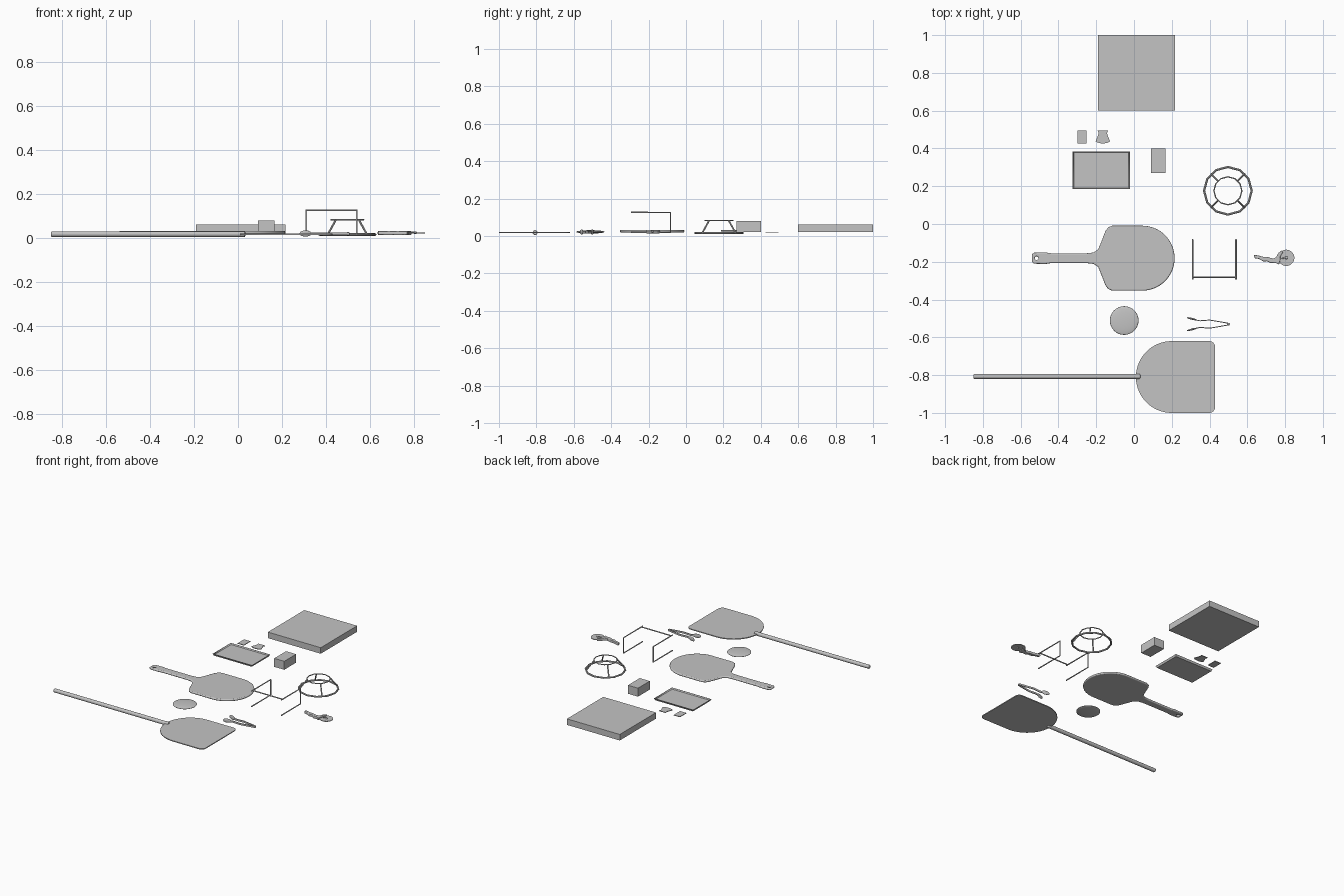
import bpy, bmesh
from math import sin, cos, pi, radians
from mathutils import Vector

if "Cube" in bpy.data.objects:
    bpy.data.objects.remove(bpy.data.objects["Cube"])

grey = bpy.data.materials.new("plain_grey")
grey.use_nodes = True
grey.diffuse_color = (0.55, 0.55, 0.55, 1)
grey.node_tree.nodes["Principled BSDF"].inputs["Base Color"].default_value = grey.diffuse_color


def finish(obj, name):
    """Name, colour and shade a part, turning curves into meshes."""
    bpy.ops.object.select_all(action='DESELECT')
    obj.select_set(True)
    bpy.context.view_layer.objects.active = obj
    if obj.type == 'CURVE':
        bpy.ops.object.convert(target='MESH')
        obj = bpy.context.object
    obj.name = obj.data.name = name
    obj.data.materials.clear()
    obj.data.materials.append(grey)
    bpy.ops.object.shade_smooth_by_angle(angle=radians(35))
    return obj


def curve(name, dims, loops, cyclic):
    data = bpy.data.curves.new(name, 'CURVE')
    data.dimensions = dims
    for pts in loops:
        s = data.splines.new('POLY')
        s.points.add(len(pts) - 1)
        for p, q in zip(s.points, pts):
            p.co = (q[0], q[1], q[2] if len(q) > 2 else 0, 1)
        s.use_cyclic_u = cyclic
    obj = bpy.data.objects.new(name, data)
    bpy.context.collection.objects.link(obj)
    return obj


def plate(name, loops, z0, z1, bevel=0.0):
    """Flat outline, with optional holes, given thickness and rounded edges."""
    obj = curve(name, '2D', loops, True)
    obj.data.fill_mode = 'BOTH'
    obj.data.extrude = (z1 - z0) / 2 - bevel
    obj.data.bevel_depth = bevel
    obj.data.offset = -bevel
    obj.data.bevel_resolution = 2
    obj.location.z = (z0 + z1) / 2
    return finish(obj, name)


def wire(name, pts, r, cyclic=False):
    obj = curve(name, '3D', [pts], cyclic)
    obj.data.bevel_depth = r
    obj.data.bevel_resolution = 2
    obj.data.use_fill_caps = True
    return finish(obj, name)


def arc(cx, cy, r, a0, a1, n):
    return [(cx + r * cos(radians(a0 + (a1 - a0) * i / n)),
             cy + r * sin(radians(a0 + (a1 - a0) * i / n))) for i in range(n + 1)]


def box(name, x0, x1, y0, y1, z0, z1):
    bpy.ops.mesh.primitive_cube_add(size=1, location=((x0 + x1) / 2, (y0 + y1) / 2, (z0 + z1) / 2))
    obj = bpy.context.object
    obj.scale = (x1 - x0, y1 - y0, z1 - z0)
    bpy.ops.object.transform_apply(location=False, rotation=False, scale=True)
    return finish(obj, name)


def ellipsoid(name, centre, radii):
    bpy.ops.mesh.primitive_uv_sphere_add(segments=32, ring_count=16, radius=1, location=centre)
    obj = bpy.context.object
    obj.scale = radii
    return finish(obj, name)


# Cartons
box("flat_carton", -0.19, 0.217, 0.60, 1.0, 0.02, 0.062)
box("small_carton", 0.09, 0.167, 0.27, 0.40, 0.021, 0.08)

# Shallow tray with flared sides and a sunken floor
tray = box("shallow_tray", -0.325, -0.022, 0.185, 0.385, 0.02, 0.033)
bm = bmesh.new()
bm.from_mesh(tray.data)
bm.normal_update()
top = [f for f in bm.faces if f.normal.z > 0.9]
bottom = [f for f in bm.faces if f.normal.z < -0.9]
for v in bottom[0].verts:
    v.co.x *= 0.96
    v.co.y *= 0.94
bmesh.ops.inset_region(bm, faces=top, thickness=0.004)
bmesh.ops.inset_region(bm, faces=top, thickness=0.005, depth=-0.008)
bm.to_mesh(tray.data)
bm.free()

# Paper sachets
plate("flat_sachet", [[(-0.30, 0.425), (-0.252, 0.425), (-0.252, 0.495), (-0.30, 0.495)]], 0.018, 0.022)
half = [(0.028, 0.495), (0.022, 0.482), (0.026, 0.468), (0.038, 0.438), (0.028, 0.431), (0.010, 0.427)]
plate("flared_sachet", [[(-0.165 + x, y) for x, y in half] +
                        [(-0.165 - x, y) for x, y in reversed(half)]], 0.018, 0.022)

# Wire ring stand: wide foot ring, small top ring, four splayed legs
cx, cy = 0.497, 0.176
for name, r, z, t in (("stand_foot_ring", 0.126, 0.016, 0.006), ("stand_top_ring", 0.074, 0.083, 0.0035)):
    wire(name, [(x, y, z) for x, y in arc(cx, cy, r, 0, 330, 11)], t, True)
for i in range(4):
    d = Vector((cos(pi / 4 + i * pi / 2), sin(pi / 4 + i * pi / 2), 0))
    base = Vector((cx, cy, 0))
    wire("stand_leg", [base + d * 0.074 + Vector((0, 0, 0.083)),
                       base + d * 0.126 + Vector((0, 0, 0.016))], 0.0045)

# Wire rack: two open side frames joined by one cross bar
for x in (0.31, 0.54):
    wire("rack_side", [(x, -0.295, 0.126), (x, -0.083, 0.126), (x, -0.083, 0.019), (x, -0.295, 0.019)], 0.004)
wire("rack_cross_bar", [(0.31, -0.281, 0.126), (0.54, -0.281, 0.126)], 0.004)

# Short paddle with a hanging hole
half = [(-0.54, 0.020), (-0.53, 0.029), (-0.47, 0.031), (-0.44, 0.026), (-0.25, 0.026), (-0.215, 0.030),
        (-0.190, 0.046), (-0.172, 0.090), (-0.152, 0.142), (-0.137, 0.163), (-0.115, 0.172)]
my = -0.181
outline = [(x, my - h) for x, h in half] + arc(0.043, my, 0.172, -90, 90, 32) + \
          [(x, my + h) for x, h in reversed(half)]
plate("short_paddle", [outline, arc(-0.516, my, 0.010, 0, 330, 11)], 0.019, 0.033, 0.006)

# Long paddle: thin blade, round handle
blade = arc(0.20, -0.81, 0.19, 90, 270, 32) + arc(0.398, -0.968, 0.032, -90, 0, 6) + \
        arc(0.398, -0.652, 0.032, 0, 90, 6)
plate("long_paddle_blade", [blade], 0.015, 0.021)
bpy.ops.mesh.primitive_cylinder_add(vertices=20, radius=0.013, depth=0.883,
                                    location=(-0.408, -0.807, 0.018), rotation=(0, pi / 2, 0))
handle = bpy.context.object
mod = handle.modifiers.new("rounded_ends", 'BEVEL')
mod.width, mod.segments = 0.005, 2
finish(handle, "long_paddle_handle")

# Dough round
ellipsoid("dough_round", (-0.052, -0.511, 0.022), (0.076, 0.076, 0.009))

# Tongs: mirrored strip arms with upright scoops and a hinge
ty = -0.530
for side in (-1, 1):
    arm = [(0.505, 0.001), (0.46, 0.009), (0.40, 0.019), (0.35, 0.015), (0.325, 0.020)]
    strip = [(x, ty + side * h) for x, h in arm] + [(x, ty + side * (h + 0.005)) for x, h in reversed(arm)]
    plate("tongs_arm", [strip], 0.014, 0.026)
    scoop = ellipsoid("tongs_scoop", (0.307, ty + side * 0.028, 0.021), (0.028, 0.005, 0.014))
    scoop.rotation_euler.z = -side * 0.25
ellipsoid("tongs_hinge", (0.50, ty, 0.020), (0.008, 0.006, 0.008))

# Wheel cutter: disc, wavy grip and a curved guard
bpy.ops.mesh.primitive_cylinder_add(vertices=32, radius=0.043, depth=0.004, location=(0.806, -0.179, 0.023))
finish(bpy.context.object, "cutter_wheel")
grip = [(0.635, -0.163), (0.66, -0.167), (0.685, -0.174), (0.705, -0.174), (0.735, -0.184), (0.752, -0.176),
        (0.765, -0.153), (0.782, -0.140), (0.788, -0.150), (0.775, -0.172), (0.774, -0.190), (0.768, -0.215),
        (0.750, -0.206), (0.725, -0.207), (0.705, -0.197), (0.685, -0.198), (0.662, -0.185), (0.638, -0.181)]
plate("cutter_grip", [grip[::-1]], 0.014, 0.032, 0.004)
ellipsoid("cutter_hub", (0.806, -0.179, 0.024), (0.008, 0.008, 0.006))
wire("cutter_fork", [(0.765, -0.185, 0.028), (0.806, -0.179, 0.028)], 0.003)
